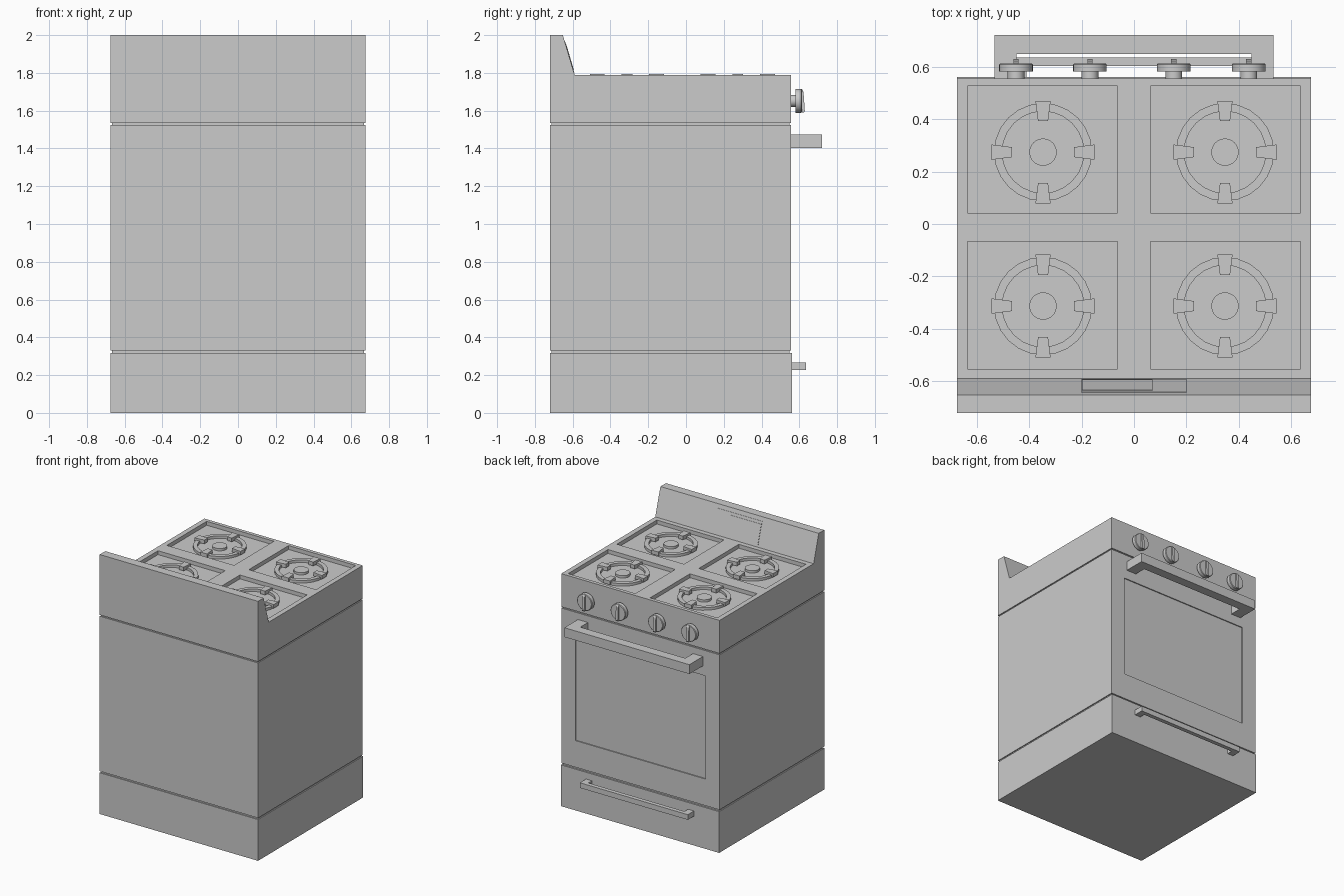
import bpy, bmesh
from math import pi, cos, sin
from mathutils import Matrix, Vector

if "Cube" in bpy.data.objects:
    bpy.data.objects.remove(bpy.data.objects["Cube"])


def finish(name, bm, smooth=False):
    bmesh.ops.recalc_face_normals(bm, faces=bm.faces[:])
    me = bpy.data.meshes.new(name)
    bm.to_mesh(me)
    bm.free()
    ob = bpy.data.objects.new(name, me)
    bpy.context.collection.objects.link(ob)
    if smooth:
        bpy.ops.object.select_all(action='DESELECT')
        ob.select_set(True)
        bpy.context.view_layer.objects.active = ob
        bpy.ops.object.shade_smooth_by_angle(angle=pi / 6)
    return ob


def prism(name, pts, offset):
    """Extrude a planar 3D outline along an offset vector."""
    bm = bmesh.new()
    f = bm.faces.new([bm.verts.new(p) for p in pts])
    new = bmesh.ops.extrude_face_region(bm, geom=[f])['geom']
    bmesh.ops.translate(bm, vec=Vector(offset),
                        verts=[v for v in new if isinstance(v, bmesh.types.BMVert)])
    return finish(name, bm)


def box(name, x, y, z):
    pts = [(x[0], y[0], z[0]), (x[1], y[0], z[0]), (x[1], y[1], z[0]), (x[0], y[1], z[0])]
    return prism(name, pts, (0, 0, z[1] - z[0]))


def lathe(name, profile, matrix, n=32, closed=False):
    """Revolve (radius, height) points about local z; open profiles get end caps."""
    bm = bmesh.new()
    rings = [[bm.verts.new(matrix @ Vector((r * cos(2 * pi * i / n), r * sin(2 * pi * i / n), h)))
              for i in range(n)] for r, h in profile]
    pairs = list(zip(rings, rings[1:]))
    if closed:
        pairs.append((rings[-1], rings[0]))
    else:
        bm.faces.new(rings[0])
        bm.faces.new(rings[-1])
    for a, b in pairs:
        for i in range(n):
            j = (i + 1) % n
            bm.faces.new((a[i], a[j], b[j], b[i]))
    return finish(name, bm, True)


def cut(target, cutter):
    mod = target.modifiers.new("recess", 'BOOLEAN')
    mod.operation = 'DIFFERENCE'
    mod.solver = 'EXACT'
    mod.object = cutter
    bpy.context.view_layer.objects.active = target
    bpy.ops.object.modifier_apply(modifier=mod.name)
    bpy.data.objects.remove(cutter)


W = 0.675
FACE = 0.555

# Body sections with thin shadow gaps around an inner core
box("drawer_base", (-W, W), (-0.72, 0.56), (0, 0.318))
door = box("oven_body", (-W, W), (-0.72, FACE), (0.33, 1.525))
box("inner_core", (-W + 0.008, W - 0.008), (-0.712, FACE - 0.008), (0.3, 1.55))
cut(door, box("window_cutter", (-0.553, 0.553), (FACE - 0.01, 0.7), (0.535, 1.33)))

# Cooktop with sloped backguard
profile = [(-0.72, 1.535), (FACE, 1.535), (FACE, 1.79), (-0.59, 1.79), (-0.652, 2.0), (-0.72, 2.0)]
top = prism("cooktop", [(-W, y, z) for y, z in profile], (2 * W, 0, 0))
FLOOR = 1.76
wells = [((a, b), c) for a, b in ((-0.636, -0.063), (0.063, 0.636))
         for c in ((0.042, 0.527), (-0.553, -0.066))]
for x, y in wells:
    cut(top, box("well_cutter", x, y, (FLOOR, 1.9)))

# Burners: cap, ring and four tapered prongs
for bx in (-0.347, 0.347):
    for by in (0.274, -0.313):
        at = Matrix.Translation((bx, by, FLOOR))
        lathe("burner_cap", [(0.052, -0.005), (0.052, 0.018)], at)
        lathe("burner_ring", [(0.156, -0.005), (0.187, -0.005), (0.187, 0.02), (0.156, 0.02)],
              at, 24, True)
        for k in range(4):
            m = at @ Matrix.Rotation(k * pi / 2, 4, 'Z')
            outline = [(0.118, -0.019), (0.196, -0.029), (0.196, 0.029), (0.118, 0.019)]
            prism("burner_prong", [m @ Vector((x, y, 0.006)) for x, y in outline], (0, 0, 0.029))

# Control display on the backguard slope
def display(name, x, z0, z1, lift):
    def slope(z):
        return -0.59 - (z - 1.79) * 0.062 / 0.21
    pts = [(x[0], slope(z0) - 0.01, z0), (x[0], slope(z0) + lift, z0),
           (x[0], slope(z1) + lift, z1), (x[0], slope(z1) - 0.01, z1)]
    prism(name, pts, (x[1] - x[0], 0, 0))

display("display_panel", (-0.2, 0.2), 1.80, 1.97, 0.002)
display("display_screen", (-0.198, 0.07), 1.815, 1.95, 0.004)

# Control knobs with a wedge grip
for kx in (-0.45, -0.168, 0.152, 0.438):
    m = Matrix.Translation((kx, FACE, 1.652)) @ Matrix.Rotation(-pi / 2, 4, 'X')
    lathe("control_knob", [(0.032, -0.01), (0.032, 0.026), (0.064, 0.026), (0.064, 0.054),
                           (0.060, 0.058)], m)
    grip = [(0.60, 1.712), (0.614, 1.714), (0.622, 1.70), (0.629, 1.60), (0.624, 1.59), (0.60, 1.592)]
    prism("knob_grip", [(kx - 0.01, y, z) for y, z in grip], (0.02, 0, 0))

# U-shaped pull handles
def handle(name, half, post, y0, y1, y2, z):
    pts = [(-half, y0), (-half, y2), (half, y2), (half, y0),
           (half - post, y0), (half - post, y1), (post - half, y1), (post - half, y0)]
    prism(name, [(x, y, z[0]) for x, y in pts], (0, 0, z[1] - z[0]))

handle("oven_handle", 0.533, 0.085, 0.55, 0.648, 0.72, (1.402, 1.474))
handle("drawer_handle", 0.46, 0.05, 0.55, 0.603, 0.635, (0.226, 0.266))
